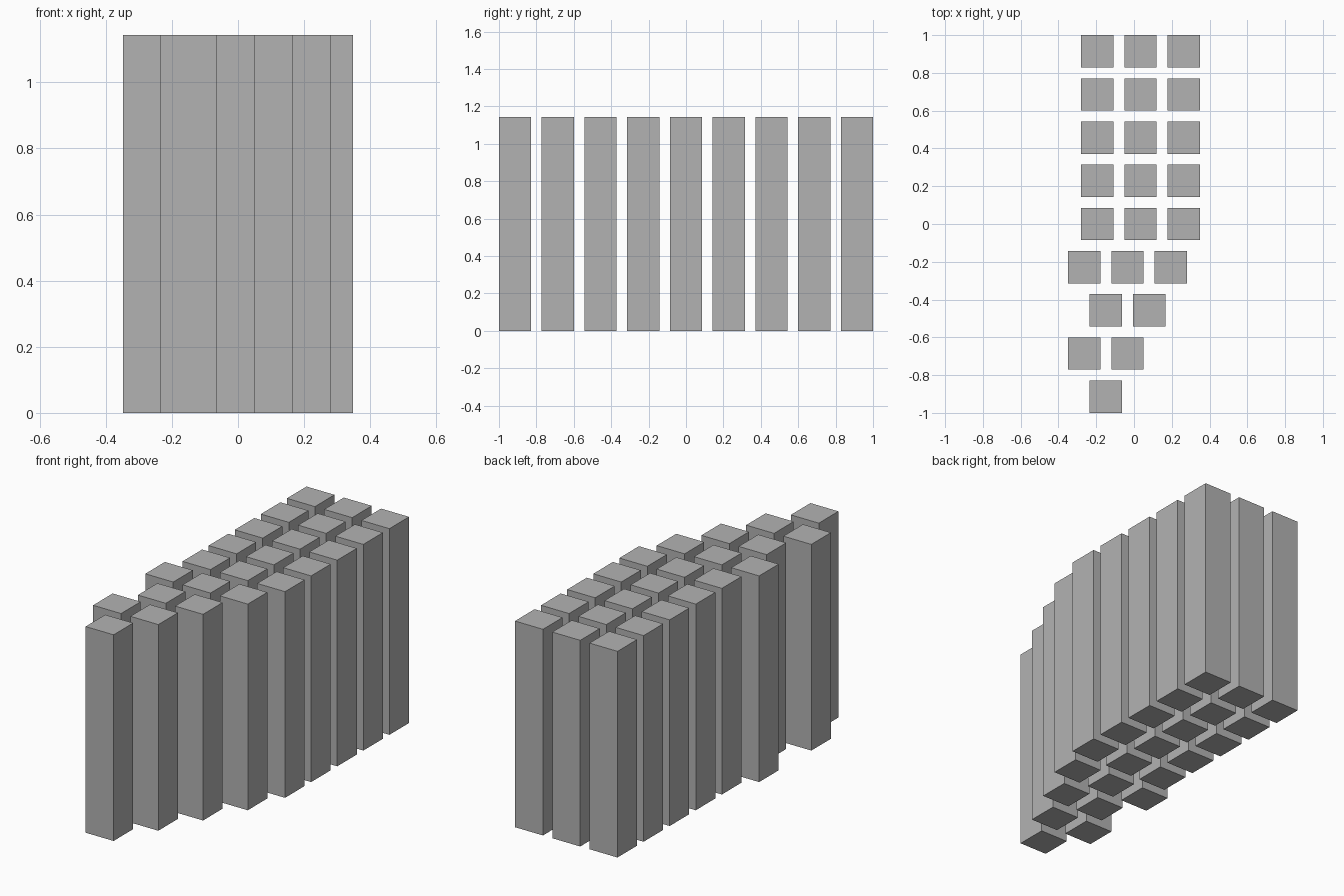
import bpy

# Remove the default cube
cube = bpy.data.objects.get("Cube")
if cube:
    bpy.data.objects.remove(cube, do_unlink=True)

PITCH = 2 / 8.75          # spacing between neighbouring pillars
SIDE = 0.75 * PITCH       # pillar width
HEIGHT = 5 * PITCH
LEFT = -1.525 * PITCH     # outermost edge of the layout

grey = bpy.data.materials.new("plain grey")
grey.use_nodes = True
colour = (0.45, 0.45, 0.45, 1)
grey.diffuse_color = colour
grey.node_tree.nodes["Principled BSDF"].inputs["Base Color"].default_value = colour


def pillar(name, x, y):
    """Square pillar with its lower corner at x, y on the ground."""
    bpy.ops.mesh.primitive_cube_add(
        size=1, location=(x + SIDE / 2, y + SIDE / 2, HEIGHT / 2))
    obj = bpy.context.object
    obj.name = name
    obj.scale = (SIDE, SIDE, HEIGHT)
    bpy.ops.object.transform_apply(location=False, rotation=False, scale=True)
    obj.data.materials.append(grey)


# Rows from front to back: (pillar count, sideways shift in pitches)
rows = [(1, 0.5), (2, 0), (2, 0.5), (3, 0)] + [(3, 0.3)] * 5
for r, (count, shift) in enumerate(rows):
    for c in range(count):
        pillar(f"pillar_row{r + 1}_{c + 1}",
               LEFT + (shift + c) * PITCH, -1 + r * PITCH)
